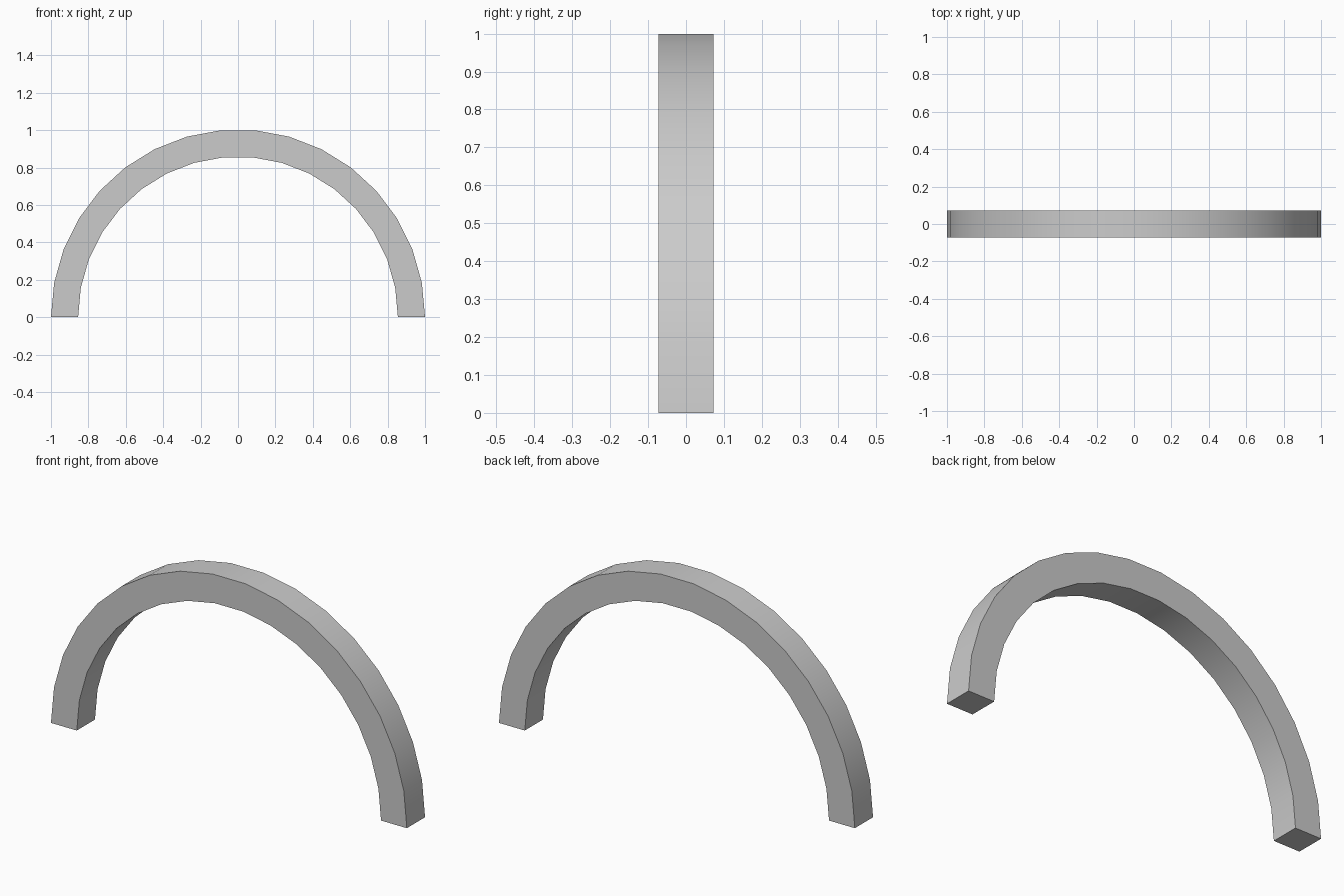
import bpy, bmesh, math

if "Cube" in bpy.data.objects:
    bpy.data.objects.remove(bpy.data.objects["Cube"])

SEGMENTS = 17
OUTER, INNER = 1.0, 0.855
HALF_DEPTH = 0.073
Z_SCALE = 0.999 / math.cos(math.pi / SEGMENTS / 2)

bm = bmesh.new()

# Square cross-section swept through a half circle
rings = []
for i in range(SEGMENTS + 1):
    a = math.pi * i / SEGMENTS
    ring = [bm.verts.new((r * math.cos(a), y, r * math.sin(a) * Z_SCALE))
            for r, y in ((OUTER, -HALF_DEPTH), (OUTER, HALF_DEPTH),
                         (INNER, HALF_DEPTH), (INNER, -HALF_DEPTH))]
    rings.append(ring)

for a, b in zip(rings, rings[1:]):
    for k in range(4):
        n = (k + 1) % 4
        bm.faces.new((a[k], a[n], b[n], b[k]))

# Feet
bm.faces.new(rings[0])
bm.faces.new(rings[-1])
bmesh.ops.recalc_face_normals(bm, faces=bm.faces)

mesh = bpy.data.meshes.new("arch")
bm.to_mesh(mesh)
bm.free()
arch = bpy.data.objects.new("arch", mesh)
bpy.context.collection.objects.link(arch)

# Smooth along the curve, sharp at the four long corners
bpy.context.view_layer.objects.active = arch
arch.select_set(True)
bpy.ops.object.shade_smooth_by_angle(angle=math.radians(30))
